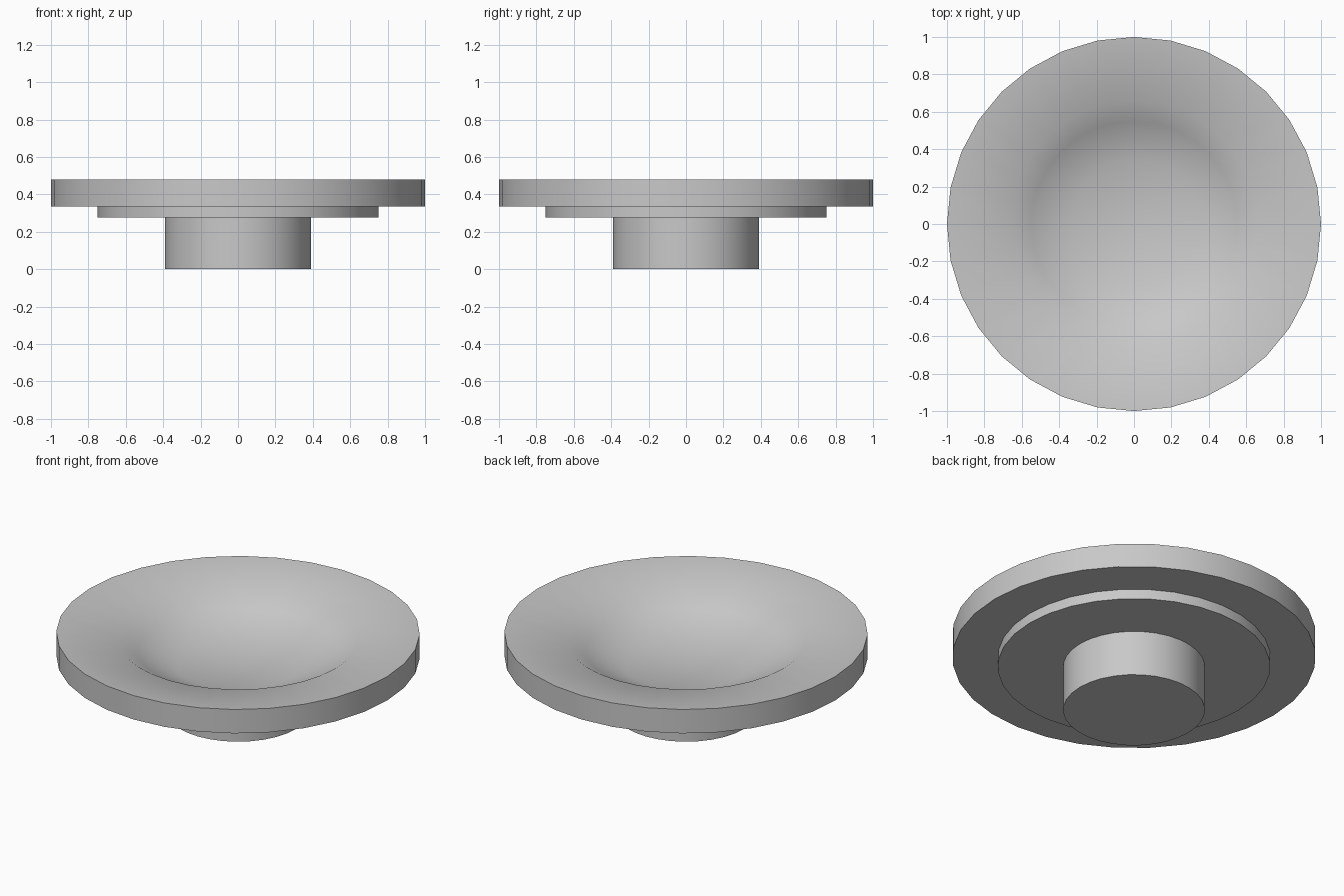
import bpy
import bmesh
import math

cube = bpy.data.objects.get("Cube")
if cube:
    bpy.data.objects.remove(cube, do_unlink=True)

SIDES = 32

# One plain grey for the whole piece
grey = bpy.data.materials.new("light_grey")
grey.use_nodes = True
colour = (0.58, 0.58, 0.58, 1)
grey.diffuse_color = colour
grey.node_tree.nodes["Principled BSDF"].inputs["Base Color"].default_value = colour


def lathe(name, profile):
    """Revolve (radius, height) points around z; radius 0 closes to a point."""
    bm = bmesh.new()
    rings = []
    for r, z in profile:
        count = SIDES if r > 0 else 1
        angles = [2 * math.pi * i / SIDES for i in range(count)]
        rings.append([bm.verts.new((r * math.cos(a), r * math.sin(a), z)) for a in angles])
    for low, high in zip(rings, rings[1:]):
        for i in range(SIDES):
            j = (i + 1) % SIDES
            if len(low) == 1:
                bm.faces.new((low[0], high[j], high[i]))
            elif len(high) == 1:
                bm.faces.new((low[i], low[j], high[0]))
            else:
                bm.faces.new((low[i], low[j], high[j], high[i]))
    bmesh.ops.recalc_face_normals(bm, faces=bm.faces)
    mesh = bpy.data.meshes.new(name)
    bm.to_mesh(mesh)
    bm.free()
    mesh.materials.append(grey)
    obj = bpy.data.objects.new(name, mesh)
    bpy.context.collection.objects.link(obj)
    bpy.ops.object.select_all(action="DESELECT")
    obj.select_set(True)
    bpy.context.view_layer.objects.active = obj
    bpy.ops.object.shade_smooth_by_angle(angle=math.radians(40))
    return obj


FOOT_TOP, COLLAR_TOP, RIM_TOP = 0.275, 0.335, 0.48

# Stepped body: foot, collar and wide rim with a hollow dish on top
lathe("dish", [
    (0, 0), (0.39, 0), (0.39, FOOT_TOP),
    (0.75, FOOT_TOP), (0.75, COLLAR_TOP),
    (1, COLLAR_TOP), (1, RIM_TOP),
    (0.66, 0.443), (0.55, 0.372), (0.34, 0.288), (0, 0.28),
])
